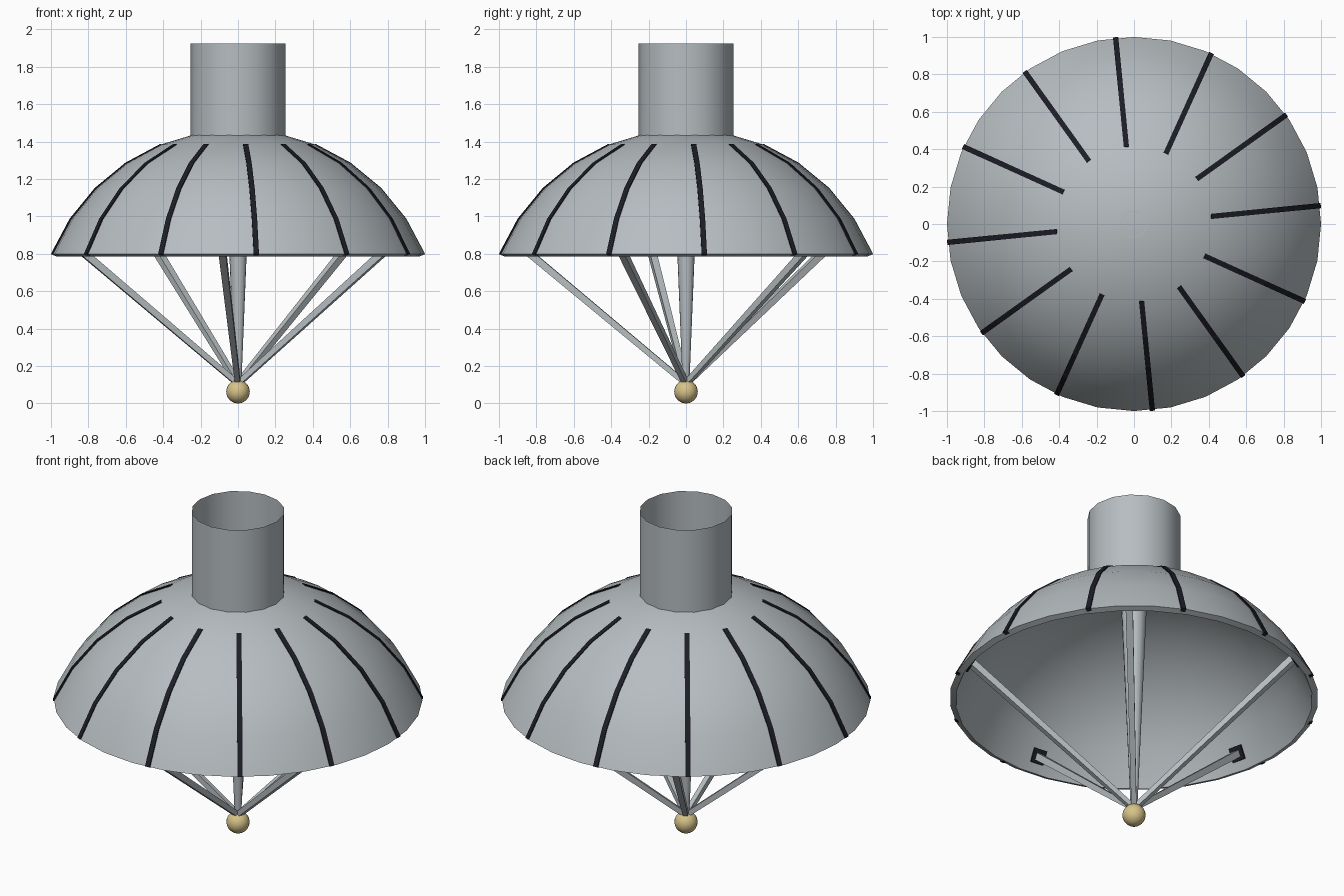
import bpy, bmesh, math
from mathutils import Vector, Matrix

if "Cube" in bpy.data.objects:
    bpy.data.objects.remove(bpy.data.objects["Cube"])


def material(name, rgb):
    m = bpy.data.materials.new(name)
    m.diffuse_color = (*rgb, 1)
    m.use_nodes = True
    m.node_tree.nodes["Principled BSDF"].inputs["Base Color"].default_value = m.diffuse_color
    return m


GREY = material("metal_grey", (0.47, 0.51, 0.53))
DARK = material("dark_trim", (0.012, 0.012, 0.02))
GOLD = material("pale_gold", (0.68, 0.55, 0.25))

R, CZ, WALL = 1.0824, 0.384, 0.035   # dome sphere radius, centre height, thickness
STEP = math.radians(11.25)


def finish(name, bm, mat, smooth=False):
    bmesh.ops.recalc_face_normals(bm, faces=bm.faces)
    me = bpy.data.meshes.new(name)
    bm.to_mesh(me)
    bm.free()
    me.materials.append(mat)
    for p in me.polygons:
        p.use_smooth = smooth
    ob = bpy.data.objects.new(name, me)
    bpy.context.collection.objects.link(ob)
    if smooth:
        bpy.ops.object.select_all(action='DESELECT')
        ob.select_set(True)
        bpy.context.view_layer.objects.active = ob
        bpy.ops.object.shade_smooth_by_angle(angle=math.radians(35))
    return ob


def lathe(name, profile, sides, mat):
    bm = bmesh.new()
    vs = [bm.verts.new((r, 0, z)) for r, z in profile]
    es = [bm.edges.new(p) for p in zip(vs, vs[1:])]
    bmesh.ops.spin(bm, geom=vs + es, axis=(0, 0, 1), cent=(0, 0, 0),
                   angle=2 * math.pi, steps=sides)
    bmesh.ops.remove_doubles(bm, verts=bm.verts, dist=1e-4)
    return finish(name, bm, mat, True)


def arc(radius, i):
    return radius * math.sin(i * STEP), CZ + radius * math.cos(i * STEP)


# dome shell with thick rim
lathe("dome", [arc(R, i) for i in range(7)] +
      [arc(R - WALL, i) for i in range(6, -1, -1)], 32, GREY)

# open thin-walled tube on top
lathe("top_tube", [(0.253, 1.43), (0.253, 1.925)], 16, GREY)

# tapered central post
lathe("centre_post", [(0, 0.1), (0.018, 0.1), (0.073, 1.46), (0, 1.46)], 16, GREY)

# dark ribs curving down the dome
for k in range(12):
    bm = bmesh.new()
    rows = []
    for i in range(2, 7):
        row = []
        for rad, y in ((R + 0.004, -.014), (R + 0.004, .014), (R - .02, .014), (R - .02, -.014)):
            x, z = arc(rad, i)
            row.append(bm.verts.new((x, y, z)))
        rows.append(row)
    for a, b in zip(rows, rows[1:]):
        for j in range(4):
            bm.faces.new((a[j], a[(j + 1) % 4], b[(j + 1) % 4], b[j]))
    bm.faces.new(rows[0])
    bm.faces.new(rows[-1])
    bm.transform(Matrix.Rotation(math.radians(5.625 + 30 * k), 4, 'Z'))
    finish(f"rib_{k + 1}", bm, DARK)

# five square struts from the ball to brackets inside the rim
start, end = Vector((0.012, 0, 0.115)), Vector((0.925, 0, 0.872))
d = end - start
for k in range(5):
    spin = Matrix.Rotation(math.radians(48.375 + 72 * k), 4, 'Z')
    tilt = d.to_track_quat('Z', 'Y').to_matrix().to_4x4()
    bm = bmesh.new()
    bmesh.ops.create_cone(bm, cap_ends=True, segments=4, radius1=0.020, radius2=0.028,
                          depth=d.length, matrix=Matrix.Rotation(math.pi / 4, 4, 'Z'))
    bm.transform(spin @ Matrix.Translation((start + end) / 2) @ tilt)
    finish(f"strut_{k + 1}", bm, GREY)

    # dark mounting bracket
    n = Vector((end.x, 0, end.z - CZ)).normalized()
    bm = bmesh.new()
    bmesh.ops.create_cube(bm, size=1, matrix=Matrix.Diagonal((0.08, 0.08, 0.035, 1)))
    bm.transform(spin @ Matrix.Translation(end) @ n.to_track_quat('Z', 'Y').to_matrix().to_4x4())
    finish(f"bracket_{k + 1}", bm, DARK)

# ball at the foot
bm = bmesh.new()
bmesh.ops.create_uvsphere(bm, u_segments=24, v_segments=12, radius=0.063,
                          matrix=Matrix.Translation((0, 0, 0.063)))
finish("foot_ball", bm, GOLD, True)
